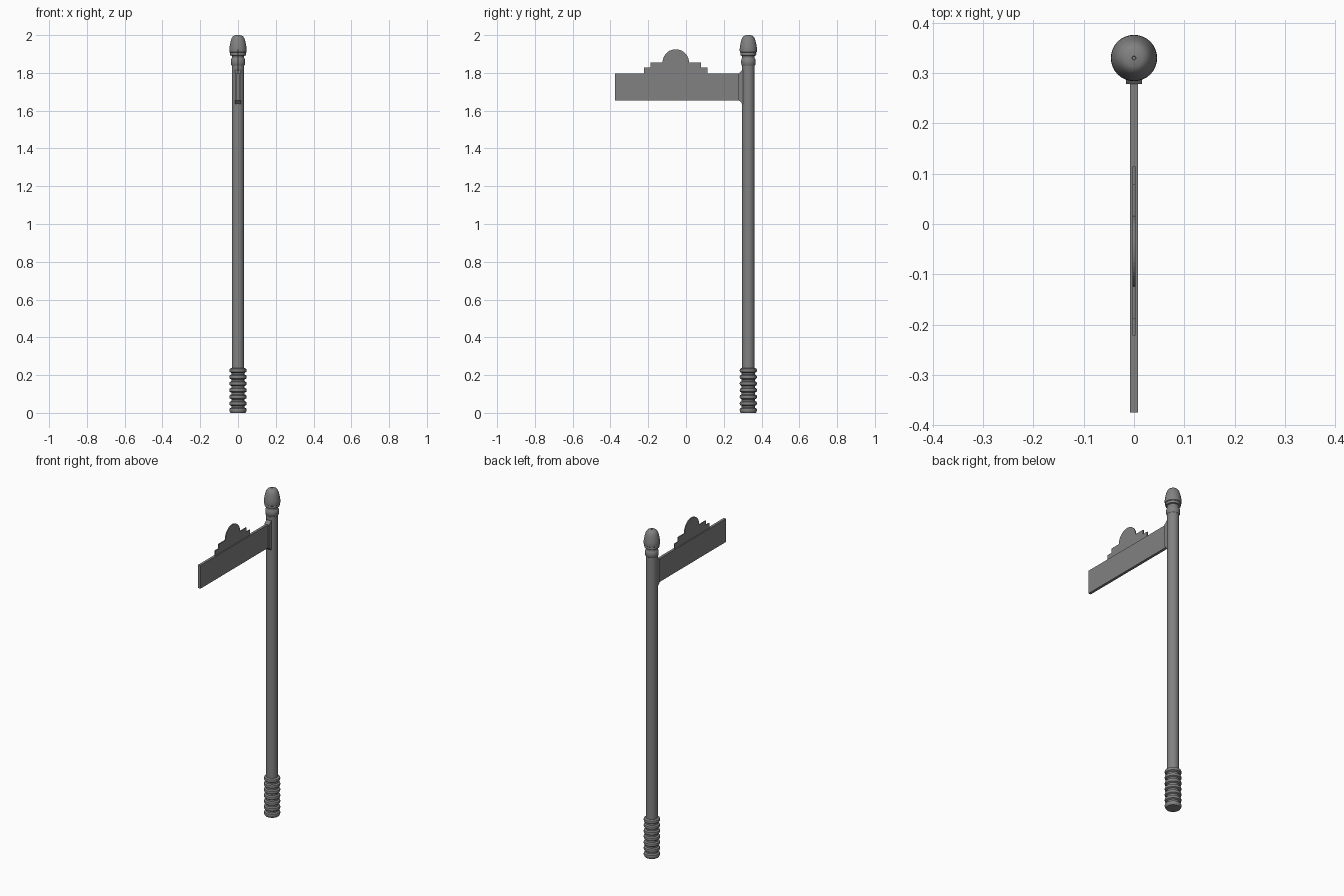
import bpy, bmesh, math
from mathutils import Vector

cube = bpy.data.objects.get("Cube")
if cube:
    bpy.data.objects.remove(cube, do_unlink=True)

metal = bpy.data.materials.new("grey_metal")
metal.use_nodes = True
GREY = (0.22, 0.22, 0.22, 1)
metal.diffuse_color = GREY
metal.node_tree.nodes["Principled BSDF"].inputs["Base Color"].default_value = GREY

POLE_Y = 0.33
POLE_R = 0.033


def finish(name, bm, smooth=None):
    bmesh.ops.recalc_face_normals(bm, faces=bm.faces)
    mesh = bpy.data.meshes.new(name)
    bm.to_mesh(mesh)
    bm.free()
    mesh.materials.append(metal)
    ob = bpy.data.objects.new(name, mesh)
    bpy.context.collection.objects.link(ob)
    if smooth:
        bpy.ops.object.select_all(action='DESELECT')
        ob.select_set(True)
        bpy.context.view_layer.objects.active = ob
        bpy.ops.object.shade_smooth_by_angle(angle=math.radians(smooth))
    return ob


def lathe(name, profile, sides=32):
    """Revolve (radius, z) points about the pole axis and cap the ends."""
    bm = bmesh.new()
    rings = []
    for r, z in profile:
        rings.append([bm.verts.new((r * math.cos(a), POLE_Y + r * math.sin(a), z))
                      for a in (math.tau * i / sides for i in range(sides))])
    for low, high in zip(rings, rings[1:]):
        for i in range(sides):
            j = (i + 1) % sides
            bm.faces.new((low[i], low[j], high[j], high[i]))
    bm.faces.new(rings[0])
    bm.faces.new(rings[-1])
    return finish(name, bm, 35)


def plate(name, outline, half):
    """Extrude a (y, z) outline to x = -half .. half."""
    bm = bmesh.new()
    face = bm.faces.new([bm.verts.new((-half, y, z)) for y, z in outline])
    moved = bmesh.ops.extrude_face_region(bm, geom=[face])["geom"]
    bmesh.ops.translate(bm, vec=Vector((2 * half, 0, 0)),
                        verts=[v for v in moved if isinstance(v, bmesh.types.BMVert)])
    return finish(name, bm)


# Ribbed foot: a stack of rounded rings
ribs = [(0.040, 0)]
for i in range(7):
    z = 0.015 + 0.035 * i
    ribs += [(0.044, z - 0.008), (0.046, z), (0.044, z + 0.008), (0.035, z + 0.013)]
    if i < 6:
        ribs.append((0.035, z + 0.022))
lathe("ribbed_foot", ribs)

# Pole shaft and collar
lathe("pole", [(POLE_R, 0.01), (POLE_R, 1.90)])
lathe("collar", [(0.033, 1.838), (0.037, 1.843), (0.038, 1.858),
                 (0.037, 1.872), (0.033, 1.878)])

# Acorn finial with a tiny tip dimple
lathe("finial", [(0.033, 1.890), (0.041, 1.893), (0.043, 1.900), (0.041, 1.907),
                 (0.045, 1.910), (0.046, 1.922), (0.045, 1.935), (0.042, 1.952),
                 (0.038, 1.970), (0.033, 1.984), (0.026, 1.994), (0.017, 1.999),
                 (0.004, 2.0), (0.003, 1.998)])

# Bracket flaring toward the pole
plate("bracket", [(0.278, 1.655), (0.286, 1.649), (0.298, 1.636), (0.318, 1.636),
                  (0.318, 1.816), (0.298, 1.816), (0.286, 1.803), (0.278, 1.797)], 0.016)

# Sign blade
plate("sign_blade", [(-0.375, 1.655), (0.29, 1.655), (0.29, 1.797), (-0.375, 1.797)], 0.008)

# Stepped crest with a round top
MID = -0.054
half_outline = [(0.168, 1.79), (0.168, 1.828), (0.134, 1.828), (0.134, 1.855)]
arch = [(MID + 0.07 * math.cos(a), 1.855 + 0.07 * math.sin(a))
        for a in (math.pi * i / 20 for i in range(21))]
crest = [(MID + d, z) for d, z in half_outline] + arch
crest += [(MID - d, z) for d, z in reversed(half_outline)]
plate("sign_crest", crest, 0.003)
